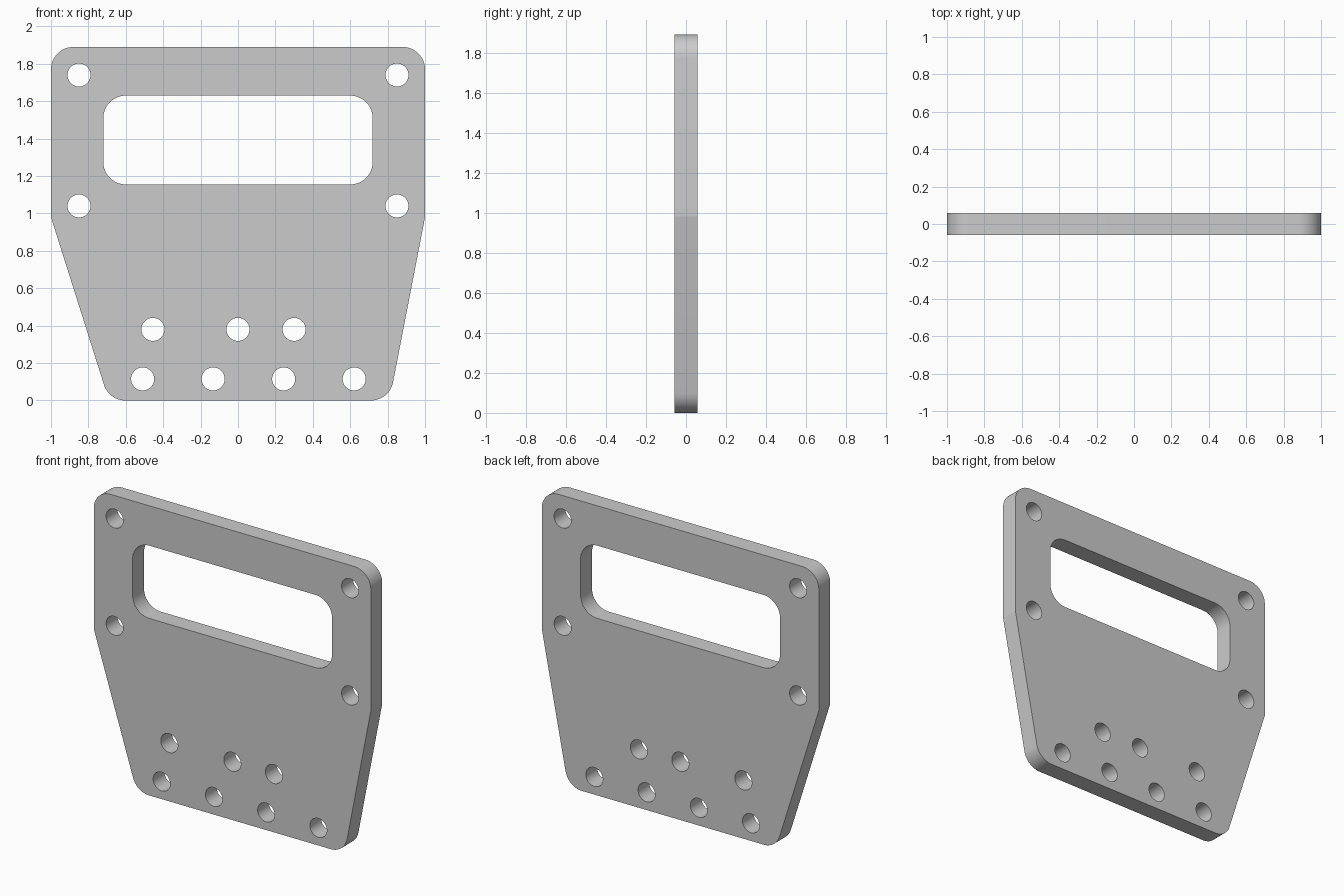
import bpy
import bmesh
from math import pi, cos, sin, tan, radians
from mathutils import Vector

if "Cube" in bpy.data.objects:
    bpy.data.objects.remove(bpy.data.objects["Cube"])

HALF_THICK = 0.0585
FILLET = 0.12
HOLE_R = 0.0615


def circle(x, z, r=HOLE_R, n=48):
    return [(x + r * cos(2 * pi * i / n), z + r * sin(2 * pi * i / n)) for i in range(n)]


def rounded(corners, n=12):
    """Polygon from (x, z, fillet radius) corners."""
    pts = []
    for i, (x, z, r) in enumerate(corners):
        p = Vector((x, z))
        if r == 0:
            pts.append((x, z))
            continue
        a = (Vector(corners[i - 1][:2]) - p).normalized()
        b = (Vector(corners[(i + 1) % len(corners)][:2]) - p).normalized()
        half = a.angle(b) / 2
        centre = p + (a + b).normalized() * (r / sin(half))
        start = p + a * (r / tan(half)) - centre
        end = p + b * (r / tan(half)) - centre
        sweep = pi - 2 * half
        for k in range(n + 1):
            t = k / n
            v = (start * sin((1 - t) * sweep) + end * sin(t * sweep)) / sin(sweep)
            pts.append(tuple(centre + v))
    return pts


# Outer outline, handle slot and bolt holes
loops = [
    rounded([(-0.69, 0, FILLET), (0.81, 0, FILLET), (1, 0.98, 0),
             (1, 1.89, FILLET), (-1, 1.89, FILLET), (-1, 0.98, 0)]),
    rounded([(-0.72, 1.155, FILLET), (0.72, 1.155, FILLET),
             (0.72, 1.63, FILLET), (-0.72, 1.63, FILLET)]),
]
loops += [circle(s * 0.85, z) for s in (-1, 1) for z in (1.04, 1.74)]
loops += [circle(x, 0.38) for x in (-0.455, 0, 0.30)]
loops += [circle(-0.51 + 0.377 * i, 0.115) for i in range(4)]

# Filled, extruded profile
curve = bpy.data.curves.new("plate_profile", 'CURVE')
curve.dimensions = '2D'
curve.fill_mode = 'BOTH'
curve.extrude = HALF_THICK
for pts in loops:
    s = curve.splines.new('POLY')
    s.points.add(len(pts) - 1)
    for p, (x, z) in zip(s.points, pts):
        p.co = (x, z, 0, 1)
    s.use_cyclic_u = True
plate = bpy.data.objects.new("mounting_plate", curve)
bpy.context.collection.objects.link(plate)
plate.rotation_euler.x = pi / 2

# Turn into one clean solid standing upright
bpy.context.view_layer.objects.active = plate
plate.select_set(True)
bpy.ops.object.convert(target='MESH')
bpy.ops.object.transform_apply(location=False, rotation=True, scale=False)
bm = bmesh.new()
bm.from_mesh(plate.data)
bmesh.ops.remove_doubles(bm, verts=bm.verts, dist=0.0001)
bmesh.ops.recalc_face_normals(bm, faces=bm.faces)
bm.to_mesh(plate.data)
bm.free()
bpy.ops.object.shade_smooth_by_angle(angle=radians(10))
